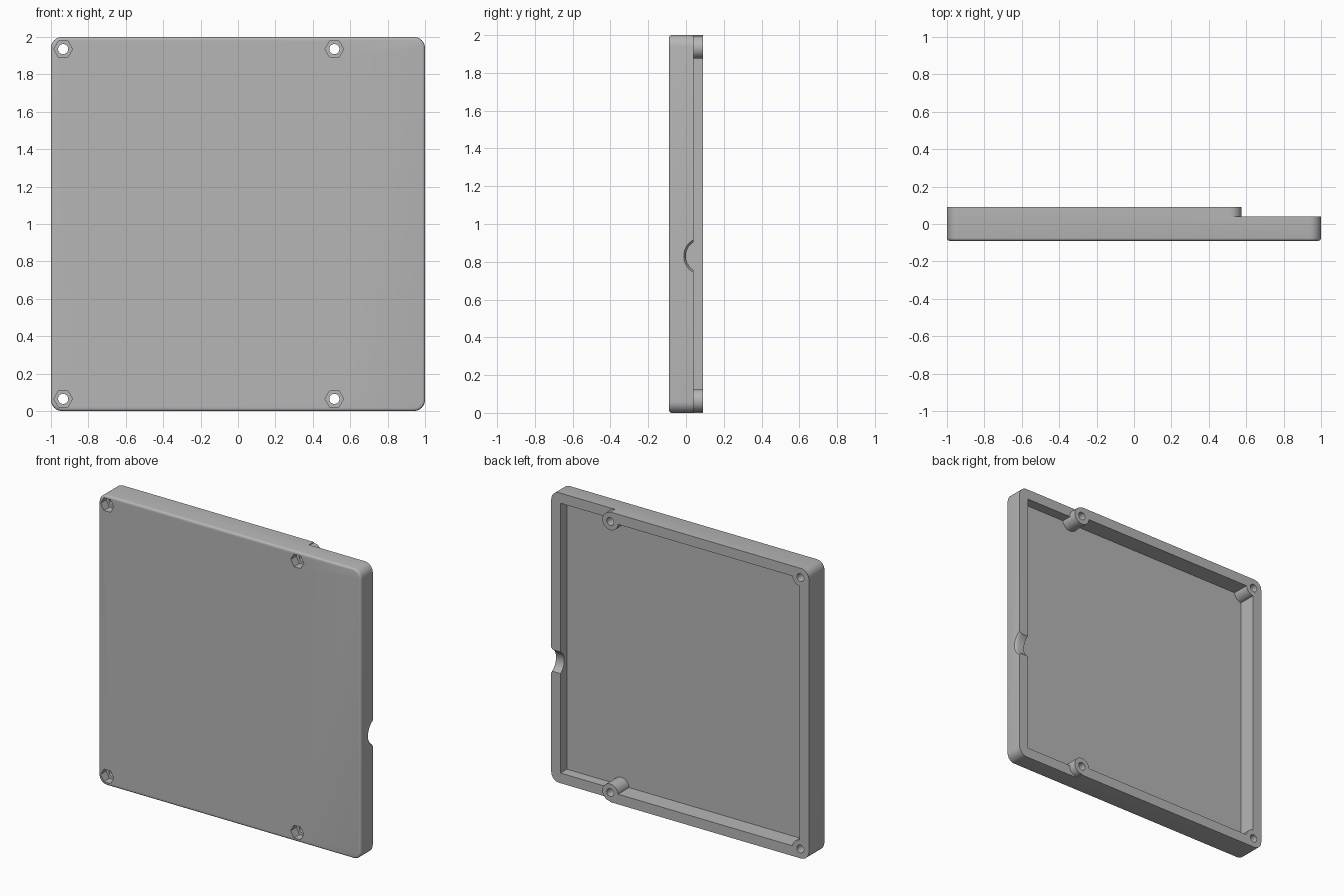
import bpy, bmesh, math

if "Cube" in bpy.data.objects:
    bpy.data.objects.remove(bpy.data.objects["Cube"])

grey = bpy.data.materials.new("plain grey")
grey.use_nodes = True
colour = (0.47, 0.47, 0.47, 1)
grey.diffuse_color = colour
for node in grey.node_tree.nodes:
    if node.type == 'BSDF_PRINCIPLED':
        node.inputs["Base Color"].default_value = colour

# Main sizes: depth runs along y
FRONT, BACK, LOW_RIM, FLOOR = -0.09, 0.09, 0.04, -0.03
WALL, STEP_X, INSET = 0.07, 0.515, 0.065
BOSS_R, HEX_R, HOLE_R = 0.06, 0.05, 0.027


def loft(name, rings):
    """Closed solid through matching rings of 3D points."""
    bm = bmesh.new()
    loops = [[bm.verts.new(p) for p in ring] for ring in rings]
    n = len(loops[0])
    for a, b in zip(loops, loops[1:]):
        for i in range(n):
            j = (i + 1) % n
            bm.faces.new((a[i], a[j], b[j], b[i]))
    bm.faces.new(loops[0][::-1])
    bm.faces.new(loops[-1])
    bmesh.ops.recalc_face_normals(bm, faces=bm.faces)
    mesh = bpy.data.meshes.new(name)
    bm.to_mesh(mesh)
    bm.free()
    mesh.materials.append(grey)
    obj = bpy.data.objects.new(name, mesh)
    bpy.context.collection.objects.link(obj)
    return obj


def circle(cu, cv, r, sides):
    return [(cu + r * math.cos(math.tau * i / sides),
             cv + r * math.sin(math.tau * i / sides)) for i in range(sides)]


def rounded_square(inset, radius, steps=8):
    """Outline of the case, pulled in by inset."""
    pts, c = [], 1 - radius
    for k, (sx, sz) in enumerate(((1, 1), (-1, 1), (-1, -1), (1, -1))):
        for i in range(steps + 1):
            a = math.pi / 2 * (k + i / steps)
            r = radius - inset
            pts.append((sx * c + r * math.cos(a), 1 + sz * c + r * math.sin(a)))
    return pts


def at_y(pts, y):
    return [(u, y, v) for u, v in pts]


def prism(name, pts, y0, y1):
    return loft(name, [at_y(pts, y0), at_y(pts, y1)])


def box(name, x0, x1, y0, y1, z0, z1):
    return prism(name, [(x0, z0), (x1, z0), (x1, z1), (x0, z1)], y0, y1)


def combine(target, tool, operation):
    tool.hide_render = True
    mod = target.modifiers.new(operation.lower(), 'BOOLEAN')
    mod.operation, mod.solver, mod.object = operation, 'EXACT', tool
    bpy.context.view_layer.objects.active = target
    bpy.ops.object.modifier_apply(modifier=mod.name)
    bpy.data.objects.remove(tool)


# Outer shell with a rounded front edge
rings = []
edge = 0.015
for i in range(5):
    a = math.pi / 2 * i / 4
    rings.append(at_y(rounded_square(edge * (1 - math.sin(a)), 0.06),
                      FRONT + edge * (1 - math.cos(a))))
rings.append(at_y(rounded_square(0, 0.06), BACK))
case = loft("tray_case", rings)

# Hollow interior and lowered rim on one side
combine(case, box("cavity", WALL - 1, 1 - WALL, FLOOR, 0.3, WALL, 2 - WALL), 'DIFFERENCE')
combine(case, box("rim_step", STEP_X, 1.2, LOW_RIM, 0.3, -0.2, 2.2), 'DIFFERENCE')

# Screw bosses, then their nut pockets and through holes
corners = [(x, z) for x in (INSET - 1, STEP_X) for z in (INSET, 2 - INSET)]
for x, z in corners:
    combine(case, prism("boss", circle(x, z, BOSS_R, 40), FLOOR - 0.02, BACK), 'UNION')
for x, z in corners:
    combine(case, prism("nut_pocket", circle(x, z, HEX_R, 6), FRONT - 0.1, FLOOR), 'DIFFERENCE')
    combine(case, prism("screw_hole", circle(x, z, HOLE_R, 32), FRONT - 0.2, BACK + 0.1), 'DIFFERENCE')

# Flared cable notch in the lowered side wall
notch = [[(x, u, v) for u, v in circle(0.087, 0.83, r, 48)]
         for x, r in ((0.88, 0.088), (0.98, 0.088), (0.993, 0.092), (1.0, 0.099), (1.05, 0.15))]
combine(case, loft("cable_notch", notch), 'DIFFERENCE')

# Smooth curved surfaces, keep hard edges
bpy.ops.object.select_all(action='DESELECT')
case.select_set(True)
bpy.context.view_layer.objects.active = case
bpy.ops.object.shade_smooth_by_angle(angle=math.radians(30))
